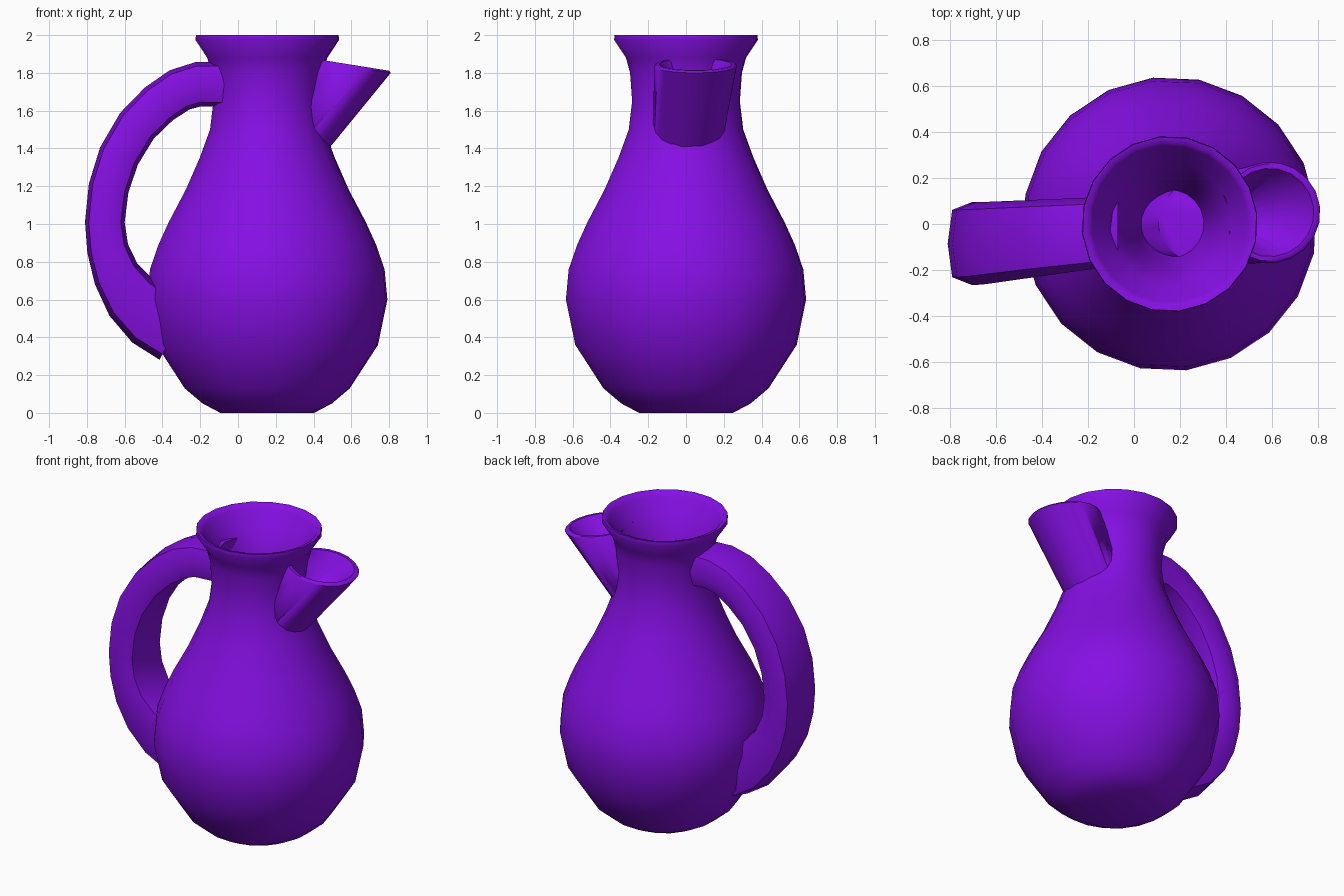
import bpy, bmesh
from math import sin, cos, pi, radians
from mathutils import Vector

cube = bpy.data.objects.get("Cube")
if cube:
    bpy.data.objects.remove(cube, do_unlink=True)

purple = bpy.data.materials.new("purple glaze")
purple.use_nodes = True
COLOUR = (0.235, 0.005, 0.77, 1)
purple.diffuse_color = COLOUR
purple.node_tree.nodes["Principled BSDF"].inputs["Base Color"].default_value = COLOUR

AXIS_X = 0.155


def loft(name, rings, smooth=50):
    """Skin a list of equal rings and cap both ends."""
    bm = bmesh.new()
    loops = [[bm.verts.new(p) for p in ring] for ring in rings]
    n = len(loops[0])
    for a, b in zip(loops, loops[1:]):
        for i in range(n):
            j = (i + 1) % n
            bm.faces.new((a[i], a[j], b[j], b[i]))
    bm.faces.new(loops[0])
    bm.faces.new(loops[-1])
    bmesh.ops.recalc_face_normals(bm, faces=bm.faces)
    mesh = bpy.data.meshes.new(name)
    bm.to_mesh(mesh)
    bm.free()
    mesh.materials.append(purple)
    obj = bpy.data.objects.new(name, mesh)
    bpy.context.collection.objects.link(obj)
    bpy.ops.object.select_all(action='DESELECT')
    obj.select_set(True)
    bpy.context.view_layer.objects.active = obj
    bpy.ops.object.shade_smooth_by_angle(angle=radians(smooth))
    return obj


def disc(x, y, z, r, sides=20, tilt=0.0, turn=radians(6.5)):
    """Horizontal ring, optionally sheared downward toward +x."""
    ring = []
    for i in range(sides):
        a = turn + 2 * pi * i / sides
        ring.append(Vector((x + r * cos(a), y + r * sin(a), z - tilt * r * cos(a))))
    return ring


# Body: outer wall from the foot up, over the lip, then down the bore
outer = [(.25, 0), (.345, .05), (.44, .13), (.59, .36), (.64, .6), (.625, .76),
         (.58, .89), (.525, 1.01), (.435, 1.18), (.36, 1.35), (.305, 1.5),
         (.287, 1.65), (.298, 1.8), (.32, 1.88), (.383, 1.975)]
bore = [(.38, 2), (.355, 1.995), (.34, 1.97), (.27, 1.88), (.21, 1.75),
        (.16, 1.5), (.065, 1.05)]
loft("jug_body", [disc(AXIS_X, 0, z, r) for r, z in outer + bore])

# Spout: tapered leaning tube with a hollow mouth
spout_rings = [(.16, -.01, 1.24, .17), (.59, .05, 1.835, .22), (.59, .05, 1.845, .212),
               (.59, .05, 1.845, .192), (.585, .05, 1.83, .183), (.42, .03, 1.6, .03)]
spout = loft("spout", [disc(x, y, z, r, tilt=.16) for x, y, z, r in spout_rings])

# Keep the spout out of the neck opening
cutter = loft("neck_clearance_cutter", [disc(AXIS_X, 0, z, .265) for z in (1.45, 2.1)])
cutter.hide_render = True
cutter.hide_viewport = True
cutter.display_type = 'WIRE'
cut = spout.modifiers.new("neck clearance", 'BOOLEAN')
cut.operation = 'DIFFERENCE'
cut.solver = 'EXACT'
cut.object = cutter

# Handle: squarish section swept along a curve (x, z, half thickness)
path = [(-.07, 1.74, .12), (-.21, 1.74, .118), (-.31, 1.71, .116), (-.42, 1.635, .114),
        (-.535, 1.52, .112), (-.63, 1.36, .11), (-.685, 1.19, .107), (-.705, 1.01, .105),
        (-.69, .87, .11), (-.645, .735, .125), (-.565, .61, .15), (-.46, .51, .17),
        (-.33, .44, .18)]


def soft(v):
    return (1 if v > 0 else -1) * abs(v) ** 0.6 if abs(v) > 1e-6 else 0


handle_rings = []
for i, (x, z, half) in enumerate(path):
    before, after = path[max(i - 1, 0)], path[min(i + 1, len(path) - 1)]
    along = Vector((after[0] - before[0], 0, after[1] - before[1])).normalized()
    side = Vector((0, 1, 0))
    out = along.cross(side)
    reach = min(1, (-x - .07) / .6)
    centre = Vector((x, -.03 - .055 * reach, z))
    width = .15 + .03 * reach
    handle_rings.append([centre + out * half * soft(cos(a)) + side * width * soft(sin(a))
                         for a in (k * pi / 4 for k in range(8))])
loft("handle", handle_rings, smooth=60)
